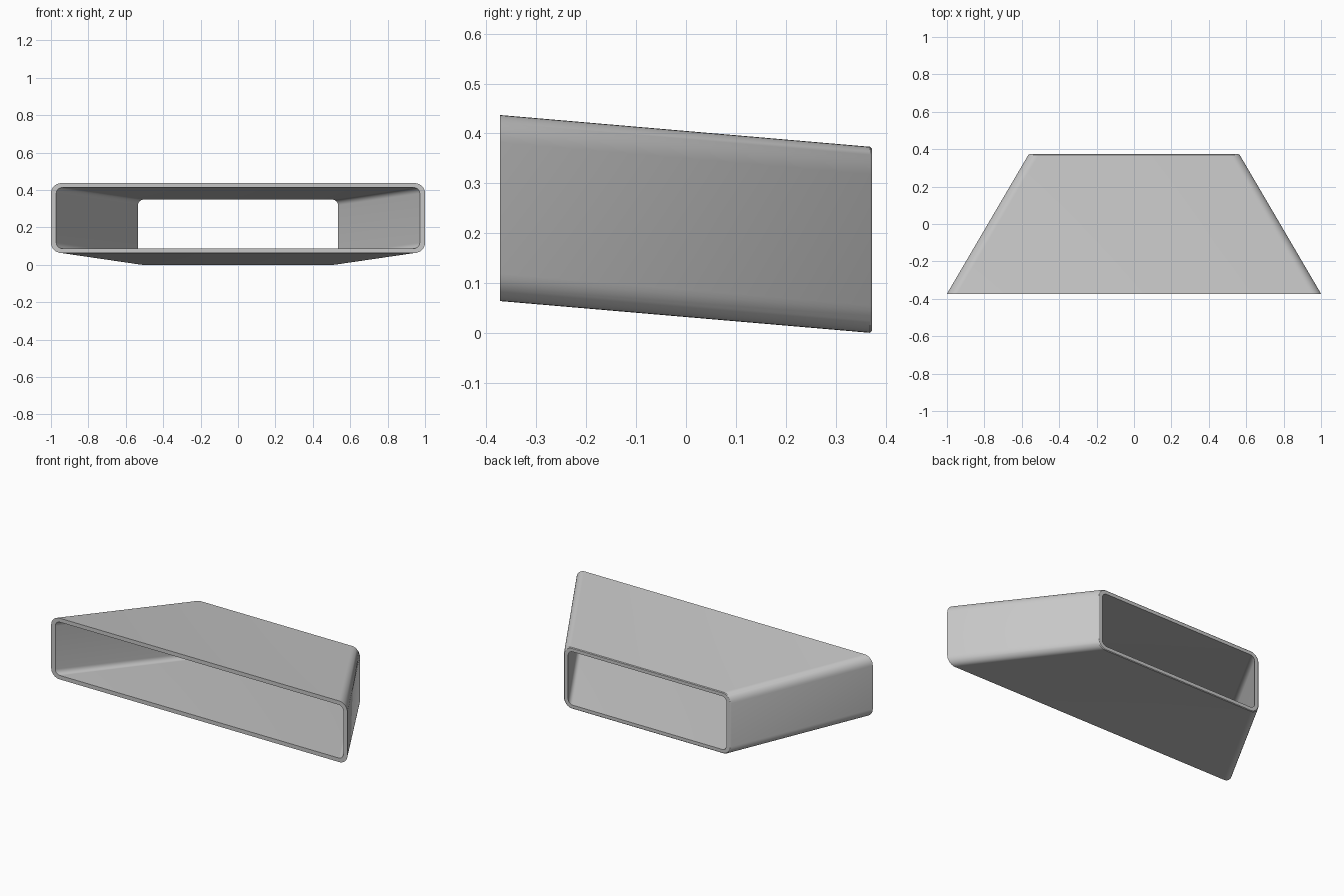
import bpy
import bmesh
from math import cos, sin, pi, radians

cube = bpy.data.objects.get("Cube")
if cube:
    bpy.data.objects.remove(cube, do_unlink=True)

DEPTH = 0.373        # half depth, front to back
HEIGHT = 0.373       # outer height of the section
FRONT_HALF, BACK_HALF = 1.0, 0.563
DROP = 0.064         # how far the back sits below the front
WALL = 0.024
RADIUS = 0.055
SEGMENTS = 8

grey = bpy.data.materials.new("plain grey")
grey.use_nodes = True
colour = (0.57, 0.57, 0.57, 1)
grey.diffuse_color = colour
grey.node_tree.nodes["Principled BSDF"].inputs["Base Color"].default_value = colour


def section(bm, y, inset_x, inset_z, radius):
    """Rounded rectangle ring of the tapered, sloping duct at depth y."""
    t = (y + DEPTH) / (2 * DEPTH)
    half_x = FRONT_HALF + (BACK_HALF - FRONT_HALF) * t - inset_x
    half_z = HEIGHT / 2 - inset_z
    centre_z = HEIGHT / 2 + DROP * (1 - t)
    ring = []
    for corner, (sx, sz) in enumerate([(1, 1), (-1, 1), (-1, -1), (1, -1)]):
        for i in range(SEGMENTS + 1):
            a = (corner + i / SEGMENTS) * pi / 2
            x = sx * (half_x - radius) + radius * cos(a)
            z = sz * (half_z - radius) + radius * sin(a)
            ring.append(bm.verts.new((x, y, centre_z + z)))
    return ring


# Outer skin, eased back rim, inner skin, front rim
bm = bmesh.new()
EASE = 0.004
side_wall = WALL + 0.004
rings = [
    section(bm, -DEPTH, 0, 0, RADIUS),
    section(bm, DEPTH - EASE, 0, 0, RADIUS),
    section(bm, DEPTH, EASE, EASE, RADIUS - EASE),
    section(bm, DEPTH, side_wall, WALL, RADIUS - WALL),
    section(bm, -DEPTH, side_wall, WALL, RADIUS - WALL),
]
count = len(rings[0])
for k, ring in enumerate(rings):
    following = rings[(k + 1) % len(rings)]
    for i in range(count):
        j = (i + 1) % count
        bm.faces.new((ring[i], ring[j], following[j], following[i]))
bmesh.ops.recalc_face_normals(bm, faces=bm.faces)

mesh = bpy.data.meshes.new("tapered_duct")
bm.to_mesh(mesh)
bm.free()
mesh.materials.append(grey)
duct = bpy.data.objects.new("tapered_duct", mesh)
bpy.context.collection.objects.link(duct)

# Smooth corners, crisp rims
bpy.ops.object.select_all(action='DESELECT')
duct.select_set(True)
bpy.context.view_layer.objects.active = duct
bpy.ops.object.shade_smooth_by_angle(angle=radians(30))
